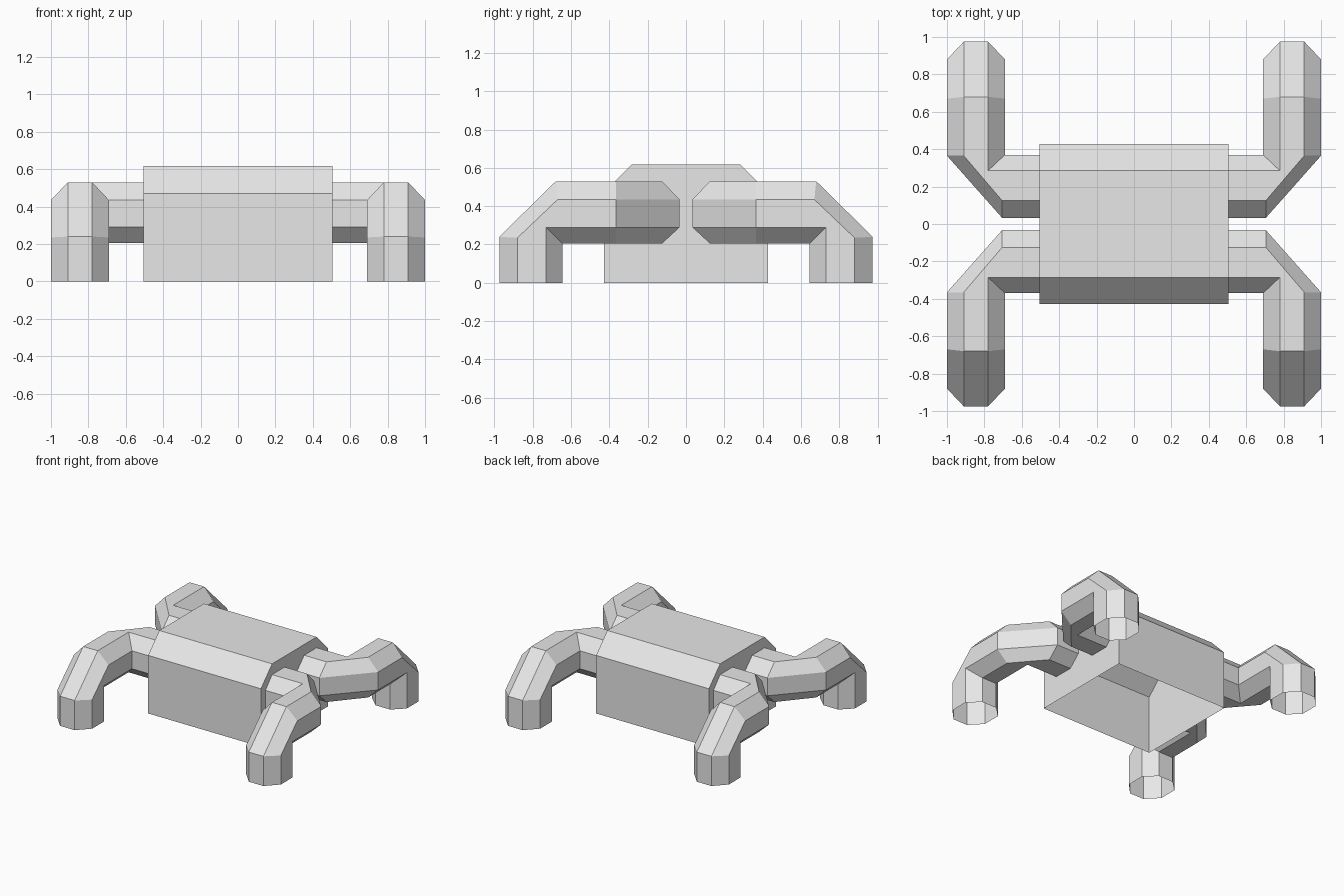
import bpy
import bmesh

cube = bpy.data.objects.get("Cube")
if cube:
    bpy.data.objects.remove(cube, do_unlink=True)

GREY = (0.8, 0.8, 0.8, 1.0)
grey = bpy.data.materials.new("plain grey")
grey.use_nodes = True
grey.diffuse_color = GREY
grey.node_tree.nodes["Principled BSDF"].inputs["Base Color"].default_value = GREY


def finish(bm, name):
    """Turn a bmesh into a flat-shaded object with outward normals."""
    bmesh.ops.recalc_face_normals(bm, faces=bm.faces)
    mesh = bpy.data.meshes.new(name)
    bm.to_mesh(mesh)
    bm.free()
    mesh.materials.append(grey)
    obj = bpy.data.objects.new(name, mesh)
    bpy.context.collection.objects.link(obj)
    return obj


def loft(rings, name):
    """Open-ended tube through rings; points shared by two rings are merged."""
    bm = bmesh.new()
    found = {}

    def vert(co):
        if co not in found:
            found[co] = bm.verts.new(co)
        return found[co]

    for a, b in zip(rings, rings[1:]):
        for i in range(len(a)):
            j = (i + 1) % len(a)
            corners = list(dict.fromkeys(vert(p) for p in (a[i], a[j], b[j], b[i])))
            if len(corners) > 2:
                bm.faces.new(corners)
    return finish(bm, name)


# Body: shell with sloped front and back shoulders, open underneath
HALF = 0.505
profile = [(-0.428, 0), (-0.428, 0.47), (-0.285, 0.617),
           (0.285, 0.617), (0.428, 0.47), (0.428, 0)]
bm = bmesh.new()
left = [bm.verts.new((HALF, y, z)) for y, z in profile]
right = [bm.verts.new((-HALF, y, z)) for y, z in profile]
bm.faces.new(left)
bm.faces.new(right)
for i in range(len(profile) - 1):
    bm.faces.new((left[i], left[i + 1], right[i + 1], right[i]))
finish(bm, "body")

# Leg section: octagon corners as (lane from outside in, level from top down)
OCTAGON = [(0, 1), (1, 0), (2, 0), (3, 1), (3, 2), (2, 3), (1, 3), (0, 2)]
LANE_X = (1.0, 0.91, 0.78, 0.69)
LANE_Y = (0.033, 0.125, 0.285, 0.37)
LEVEL_Z = (0.53, 0.435, 0.29, 0.205)
LEVEL_Y = (0.975, 0.88, 0.73, 0.645)
# Elbow and knee bends, bevelled outside and sharp inside
ELBOW_X = (0.705, 0.705, 0.78, 0.69)
ELBOW_Y = (0.365, 0.365, 0.285, 0.37)
KNEE_Y = (0.68, 0.67, 0.73, 0.645)
KNEE_Z = (0.24, 0.235, 0.29, 0.205)

STATIONS = [
    lambda a, l: (HALF, LANE_Y[a], LEVEL_Z[l]),
    lambda a, l: (ELBOW_X[a], LANE_Y[a], LEVEL_Z[l]),
    lambda a, l: (LANE_X[a], ELBOW_Y[a], LEVEL_Z[l]),
    lambda a, l: (LANE_X[a], KNEE_Y[l], LEVEL_Z[l]),
    lambda a, l: (LANE_X[a], LEVEL_Y[l], KNEE_Z[l]),
    lambda a, l: (LANE_X[a], LEVEL_Y[l], 0.0),
]

# Four mirrored legs
for x_name, sx in (("left", 1), ("right", -1)):
    for y_name, sy in (("front", -1), ("back", 1)):
        rings = []
        for station in STATIONS:
            points = [station(a, l) for a, l in OCTAGON]
            rings.append([(sx * x, sy * y, z) for x, y, z in points])
        loft(rings, f"{y_name}_{x_name}_leg")
